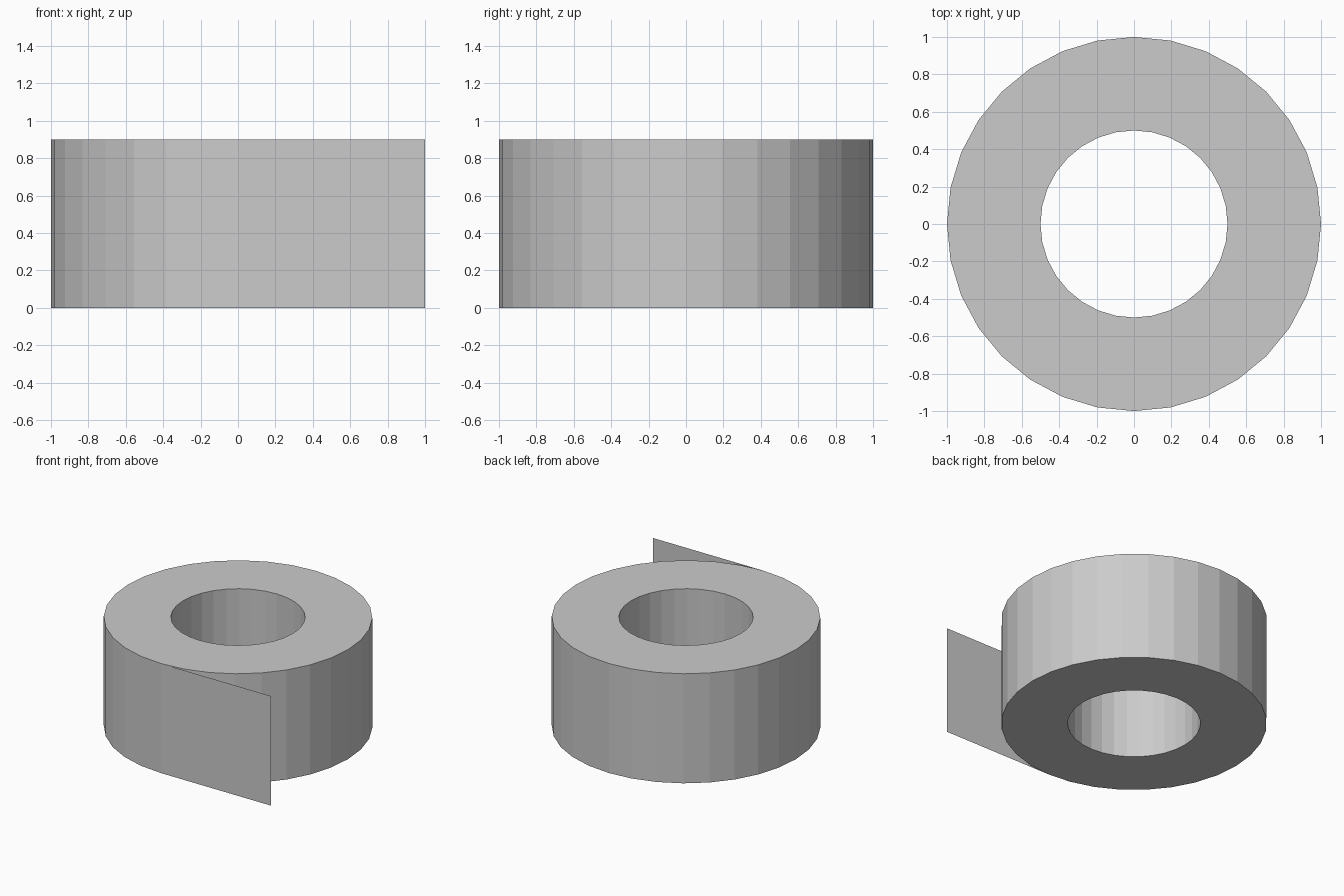
import bpy, bmesh
from math import cos, sin, tau

if "Cube" in bpy.data.objects:
    bpy.data.objects.remove(bpy.data.objects["Cube"])

SIDES, OUTER, INNER, HEIGHT = 32, 1.0, 0.5, 0.9


def make_object(name, bm):
    mesh = bpy.data.meshes.new(name)
    bm.to_mesh(mesh)
    bm.free()
    obj = bpy.data.objects.new(name, mesh)
    bpy.context.collection.objects.link(obj)
    return obj


# Wound roll: rectangular section swept around z
bm = bmesh.new()
section = [(INNER, 0), (OUTER, 0), (OUTER, HEIGHT), (INNER, HEIGHT)]
rings = []
for i in range(SIDES):
    a = tau * i / SIDES
    rings.append([bm.verts.new((r * cos(a), r * sin(a), z)) for r, z in section])
for i in range(SIDES):
    here, there = rings[i], rings[(i + 1) % SIDES]
    for j in range(4):
        k = (j + 1) % 4
        bm.faces.new((here[j], there[j], there[k], here[k]))
bmesh.ops.recalc_face_normals(bm, faces=bm.faces)
make_object("tape_roll", bm)

# Loose end: thin sheet leaving the roll tangentially at the front
bm = bmesh.new()
corners = [(0, 0), (OUTER, 0), (OUTER, HEIGHT), (0, HEIGHT)]
bm.faces.new([bm.verts.new((x, -OUTER, z)) for x, z in corners])
make_object("loose_tape_end", bm)
